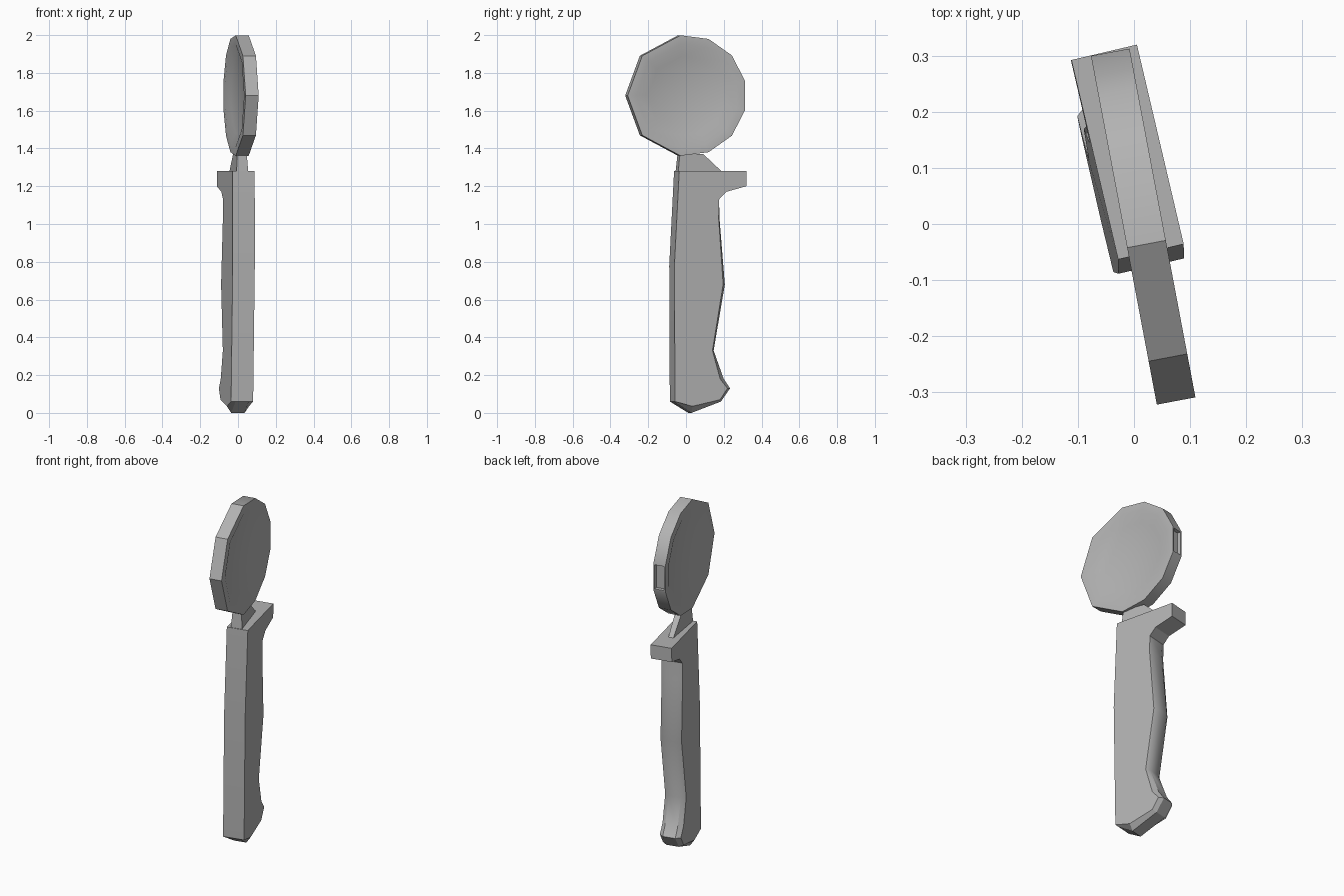
import bpy, bmesh, math
from mathutils import Matrix, Vector

cube = bpy.data.objects.get("Cube")
if cube:
    bpy.data.objects.remove(cube, do_unlink=True)

grey = bpy.data.materials.new("plain grey")
grey.use_nodes = True
grey.diffuse_color = (0.45, 0.45, 0.45, 1)
grey.node_tree.nodes["Principled BSDF"].inputs["Base Color"].default_value = grey.diffuse_color


def loft(bm, rings):
    """Skin closed rings of equal length and cap both ends."""
    rows = [[bm.verts.new(p) for p in ring] for ring in rings]
    for a, b in zip(rows, rows[1:]):
        for i in range(len(a)):
            j = (i + 1) % len(a)
            bm.faces.new((a[i], a[j], b[j], b[i]))
    bm.faces.new(rows[0][::-1])
    bm.faces.new(rows[-1])
    bmesh.ops.recalc_face_normals(bm, faces=bm.faces)


def finish(name, bm, turn, offset, angle):
    """Turn the part about the vertical, place it and shade it."""
    bm.transform(Matrix.Translation(offset) @ Matrix.Rotation(math.radians(turn), 4, 'Z'))
    mesh = bpy.data.meshes.new(name)
    bm.to_mesh(mesh)
    bm.free()
    mesh.materials.append(grey)
    obj = bpy.data.objects.new(name, mesh)
    bpy.context.collection.objects.link(obj)
    bpy.ops.object.select_all(action='DESELECT')
    obj.select_set(True)
    bpy.context.view_layer.objects.active = obj
    bpy.ops.object.shade_smooth_by_angle(angle=math.radians(angle))
    return obj


# Handle: (depth, height, depth inset, height inset) around the side outline
outline = [
    (-0.055, 1.28, 0, 0), (-0.08, 0.78, 0, 0), (-0.075, 0.06, 0, 0),
    (0.02, 0.0, 0, 0.035), (0.18, 0.06, -0.01, 0.01), (0.23, 0.13, -0.02, 0),
    (0.195, 0.18, -0.025, 0), (0.14, 0.33, -0.012, 0), (0.20, 0.68, -0.015, 0),
    (0.17, 1.03, -0.01, 0), (0.162, 1.13, 0, 0), (0.20, 1.17, 0, 0),
    (0.31, 1.20, 0, 0), (0.31, 1.28, 0, 0)]
bm = bmesh.new()
layers = []
for width, inset in ((-0.06, 1), (-0.036, 0), (0.036, 0), (0.06, 1)):
    layers.append([(width + 0.004 + 0.011 * z, y + dy * inset, z + dz * inset)
                   for y, z, dy, dz in outline])
loft(bm, layers)
finish("handle", bm, 13.2, Vector((0, 0, 0)), 30)

# Neck: a wedge narrowing to the back, between handle and disc
bm = bmesh.new()
base = [(-0.032, -0.05), (0.032, -0.05), (0.014, 0.2), (-0.014, 0.2)]
tip = [(-0.026, -0.04), (0.026, -0.04), (0.018, 0.09), (-0.018, 0.09)]
loft(bm, [[(x, y, 1.27) for x, y in base], [(x, y, 1.37) for x, y in tip]])
finish("neck", bm, 13.2, Vector((0.012, 0, 0)), 30)

# Disc: eleven sides, dished on both faces
angles = [14 + 27.5 * i for i in range(4)] + [139, 180]
angles += [-a for a in reversed(angles[:5])]
bm = bmesh.new()
rings = []
for x, r in ((-0.014, 0.21), (-0.035, 0.275), (-0.035, 0.321),
             (0.035, 0.321), (0.035, 0.275), (0.014, 0.21)):
    rings.append([(x, r * math.cos(math.radians(a)), r * math.sin(math.radians(a)))
                  for a in angles])
loft(bm, rings)

# Shallow notch in the rim at the back
bm.normal_update()
notch = [f for f in bm.faces if f.normal.y > 0.98]
bmesh.ops.inset_individual(bm, faces=notch, thickness=0.01, depth=0)
bmesh.ops.inset_individual(bm, faces=notch, thickness=0.001, depth=-0.02)
finish("disc", bm, 10.7, Vector((0.0155, 0, 1.68)), 35)
